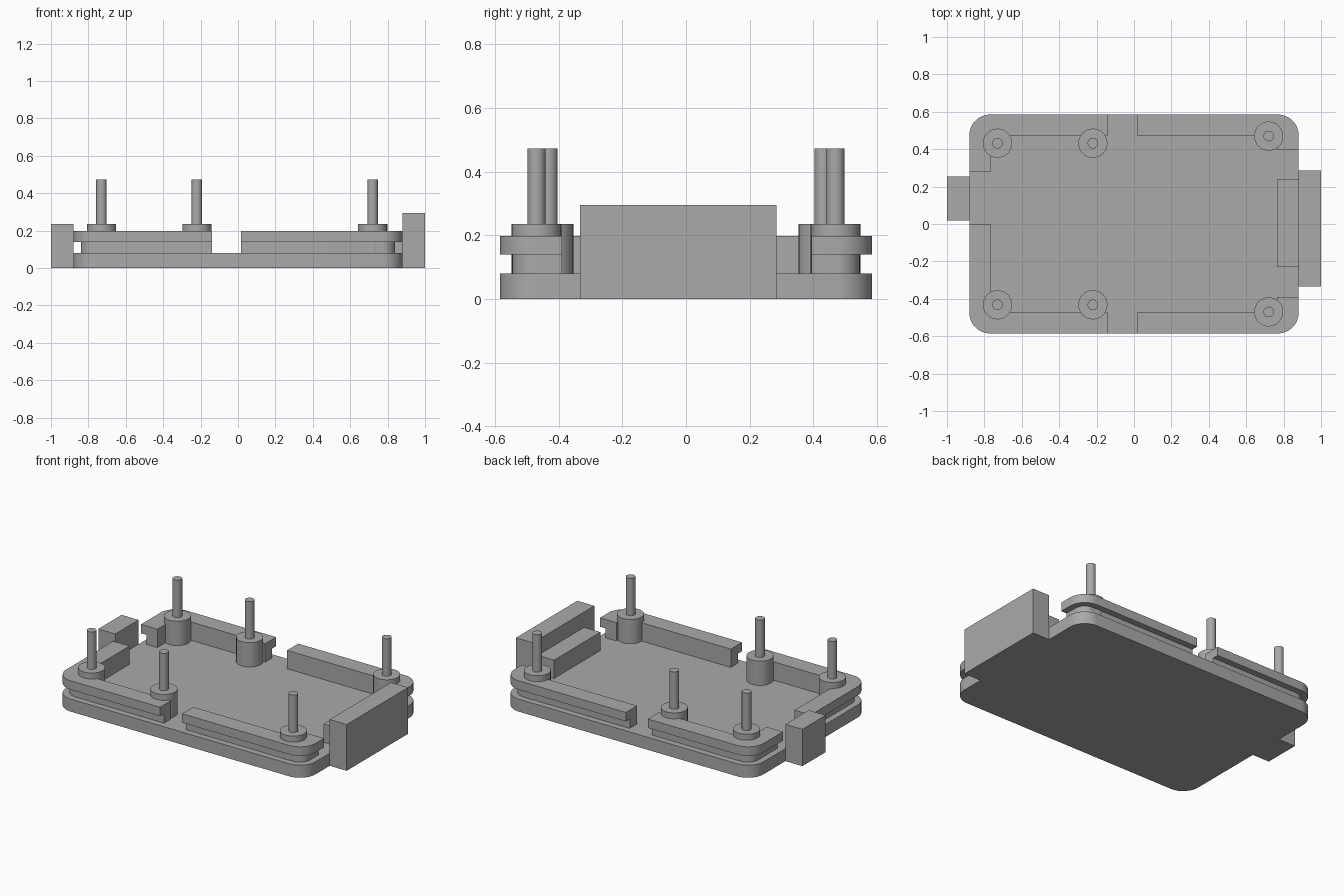
import bpy, bmesh, math

if "Cube" in bpy.data.objects:
    bpy.data.objects.remove(bpy.data.objects["Cube"], do_unlink=True)

grey = bpy.data.materials.new("plain grey")
grey.use_nodes = True
grey.diffuse_color = (0.4, 0.4, 0.4, 1)
grey.node_tree.nodes["Principled BSDF"].inputs["Base Color"].default_value = (0.4, 0.4, 0.4, 1)

HALF_X, HALF_Y = 0.88, 0.585      # base plate outline
IN_X, IN_Y = 0.765, 0.473         # inner faces of the rim
RADIUS, GROOVE = 0.11, 0.04
PLATE, LIP, RIM = 0.08, 0.14, 0.197
BOSS, PIN = 0.235, 0.473


def corner(sx, sy, inset=0.0, steps=12):
    """Rounded corner points, from the long side round to the short side."""
    r = RADIUS - inset
    cx, cy = HALF_X - RADIUS, HALF_Y - RADIUS
    angles = [math.pi / 2 * (1 - i / steps) for i in range(steps + 1)]
    return [(sx * (cx + r * math.cos(a)), sy * (cy + r * math.sin(a))) for a in angles]


def prism(bm, outline, z0, z1):
    face = bm.faces.new([bm.verts.new((x, y, z0)) for x, y in outline])
    top = bmesh.ops.extrude_face_region(bm, geom=[face])["geom"]
    bmesh.ops.translate(bm, vec=(0, 0, z1 - z0),
                        verts=[v for v in top if isinstance(v, bmesh.types.BMVert)])


def make(name, layers):
    """Stack of prisms, each given as (outline, bottom, top)."""
    bm = bmesh.new()
    for outline, z0, z1 in layers:
        prism(bm, outline, z0, z1)
    bmesh.ops.recalc_face_normals(bm, faces=bm.faces)
    mesh = bpy.data.meshes.new(name)
    bm.to_mesh(mesh)
    bm.free()
    mesh.materials.append(grey)
    obj = bpy.data.objects.new(name, mesh)
    bpy.context.collection.objects.link(obj)
    bpy.ops.object.select_all(action="DESELECT")
    obj.select_set(True)
    bpy.context.view_layer.objects.active = obj
    bpy.ops.object.shade_smooth_by_angle(angle=math.radians(30))
    return obj


def box(x0, x1, y0, y1):
    return [(x0, y0), (x1, y0), (x1, y1), (x0, y1)]


def circle(x, y, r, n=32):
    return [(x + r * math.cos(math.tau * i / n), y + r * math.sin(math.tau * i / n))
            for i in range(n)]


# Base plate with rounded corners
plate = corner(1, 1) + corner(1, -1)[::-1] + corner(-1, -1) + corner(-1, 1)[::-1]
make("base_plate", [(plate, 0, PLATE)])


# Corner rims: a recessed neck under an overhanging lip
def rim_outline(sx, sy, x_end, y_end, inset):
    return ([(x_end, sy * (HALF_Y - inset))] + corner(sx, sy, inset)
            + [(sx * (HALF_X - inset), y_end), (sx * IN_X, y_end),
               (sx * IN_X, sy * IN_Y), (x_end, sy * IN_Y)])


for name, sx, sy, x_end, y_end in [
        ("back_right_rim", -1, 1, -0.14, 0.28), ("front_right_rim", -1, -1, -0.14, 0.0),
        ("back_left_rim", 1, 1, 0.015, 0.395), ("front_left_rim", 1, -1, 0.015, -0.39)]:
    make(name, [(rim_outline(sx, sy, x_end, y_end, GROOVE), PLATE, LIP),
                (rim_outline(sx, sy, x_end, y_end, 0), LIP, RIM)])

# Short rim piece in the middle of the left side
make("left_middle_rim", [(box(IN_X, HALF_X, -0.23, 0.237), PLATE, RIM)])

# Connector blocks on both ends
make("left_connector", [(box(HALF_X, 1, -0.333, 0.285), 0, 0.295)])
make("right_connector", [(box(-1, -HALF_X, 0.02, 0.255), 0, BOSS)])

# Mounting posts: a wide boss carrying a thin pin
for side, sy in (("front", -1), ("back", 1)):
    for place, x, y in (("right", -0.73, 0.432), ("middle", -0.22, 0.432), ("left", 0.72, 0.47)):
        make(f"{side}_{place}_post", [(circle(x, sy * y, 0.078), PLATE, BOSS),
                                      (circle(x, sy * y, 0.028), BOSS, PIN)])
